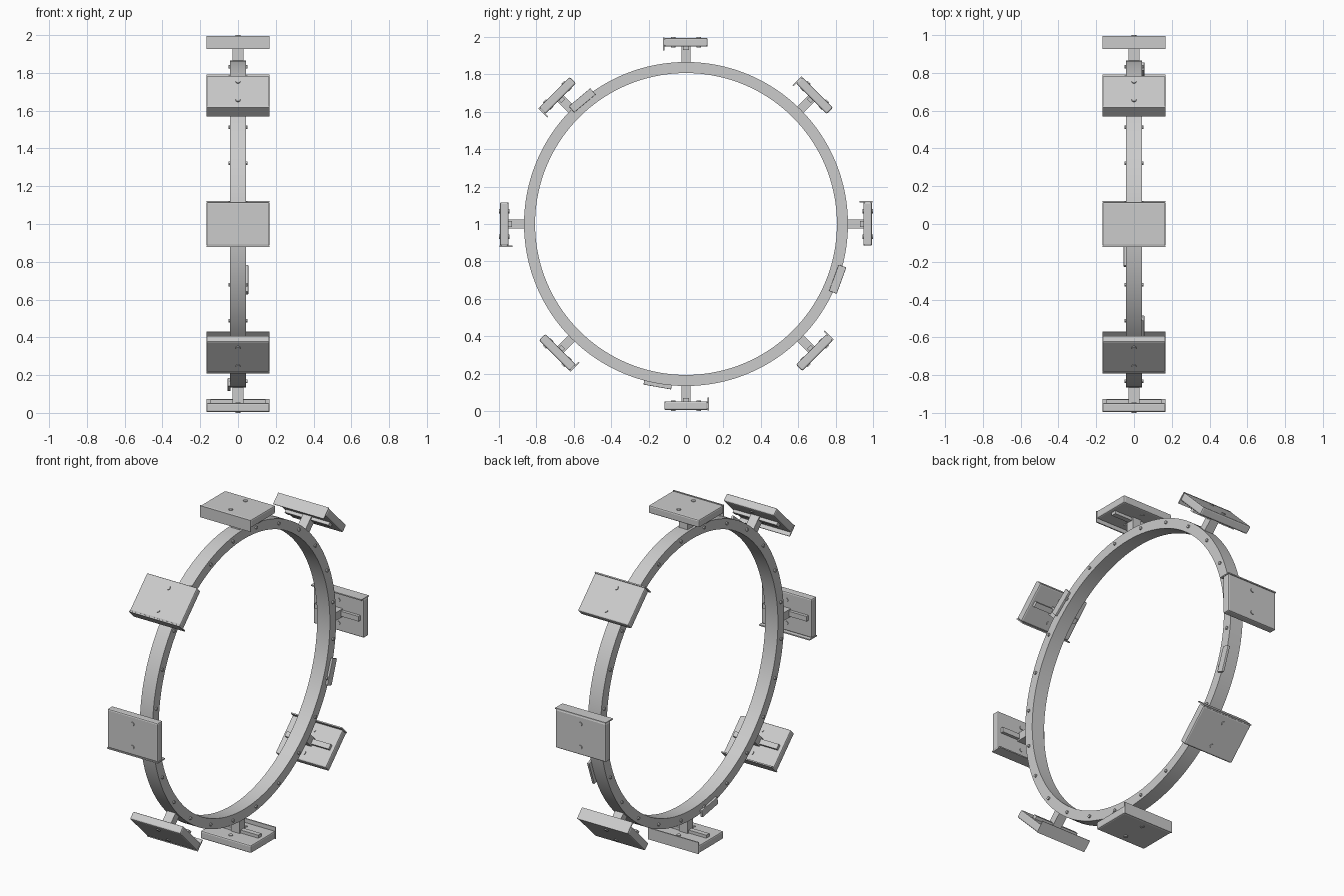
import bpy, math
from mathutils import Matrix, Vector

if "Cube" in bpy.data.objects:
    bpy.data.objects.remove(bpy.data.objects["Cube"])

CENTRE = Matrix.Translation((0, 0, 1))
grey = bpy.data.materials.new("light_grey")
grey.diffuse_color = (0.6, 0.6, 0.6, 1)
grey.use_nodes = True
grey.node_tree.nodes["Principled BSDF"].inputs["Base Color"].default_value = grey.diffuse_color


def spin(deg):
    """Turn a part built at the top of the wheel to its place on the rim."""
    return CENTRE @ Matrix.Rotation(math.radians(deg), 4, 'X')


def finish(name, matrix, bevel=0.0):
    ob = bpy.context.object
    ob.name = name
    ob.data.transform(matrix)
    ob.data.materials.append(grey)
    if bevel:
        mod = ob.modifiers.new("bevel", 'BEVEL')
        mod.width, mod.segments = bevel, 2
    return ob


def box(name, x, y, z, deg, bevel=0.0):
    """Box from (min, max) ranges: axial x, tangential y, radial z."""
    bpy.ops.mesh.primitive_cube_add(size=1)
    size = Matrix.Diagonal((x[1] - x[0], y[1] - y[0], z[1] - z[0], 1))
    mid = Matrix.Translation([(a + b) / 2 for a, b in (x, y, z)])
    return finish(name, spin(deg) @ mid @ size, bevel)


def stud(name, pos, axis, radius, depth, deg):
    bpy.ops.mesh.primitive_cylinder_add(vertices=12, radius=radius, depth=depth)
    turn = Vector(axis).to_track_quat('Z', 'Y').to_matrix().to_4x4()
    finish(name, spin(deg) @ Matrix.Translation(pos) @ turn)
    bpy.ops.object.shade_smooth_by_angle()


# rim: rectangular section swept round the x axis
section = [(-0.042, 0.807), (0.042, 0.807), (0.042, 0.866), (-0.042, 0.866)]
N = 128
verts, faces = [], []
for i in range(N):
    a = 2 * math.pi * i / N
    verts += [(x, -r * math.sin(a), r * math.cos(a)) for x, r in section]
    for j in range(4):
        k, n = (j + 1) % 4, (i + 1) % N
        faces.append((i * 4 + j, i * 4 + k, n * 4 + k, n * 4 + j))
mesh = bpy.data.meshes.new("rim")
mesh.from_pydata(verts, [], faces)
rim = bpy.data.objects.new("rim", mesh)
bpy.context.collection.objects.link(rim)
bpy.context.view_layer.objects.active = rim
rim.select_set(True)
bpy.ops.object.mode_set(mode='EDIT')
bpy.ops.mesh.select_all(action='SELECT')
bpy.ops.mesh.normals_make_consistent(inside=False)
bpy.ops.object.mode_set(mode='OBJECT')
finish("rim", CENTRE)
bpy.ops.object.shade_smooth_by_angle()

# rivets through the rim
for i in range(24):
    stud("rim_rivet", (0, 0, 0.84), (1, 0, 0), 0.009, 0.1, 7.5 + 15 * i)

# eight paddles on stems
for i in range(8):
    d = 45 * i
    box("paddle_plate", (-0.167, 0.167), (-0.116, 0.116), (0.948, 0.995), d, 0.008)
    box("paddle_lip", (-0.167, 0.167), (-0.122, -0.115), (0.927, 0.996), d)
    box("paddle_bar", (-0.145, 0.145), (-0.015, 0.015), (0.93, 0.949), d)
    box("paddle_stem", (-0.028, 0.028), (-0.024, 0.024), (0.86, 0.95), d)
    for s in (-1, 1):
        stud("paddle_bolt", (0, 0.069 * s, 0.972), (0, 0, 1), 0.012, 0.056, d)

# balance plates on the sides of the rim: angle from the top, side
for deg, side in ((40, 1), (250, 1), (170, -1)):
    x = sorted((0.04 * side, 0.055 * side))
    box("balance_plate", x, (-0.075, 0.075), (0.841, 0.885), deg, 0.003)
